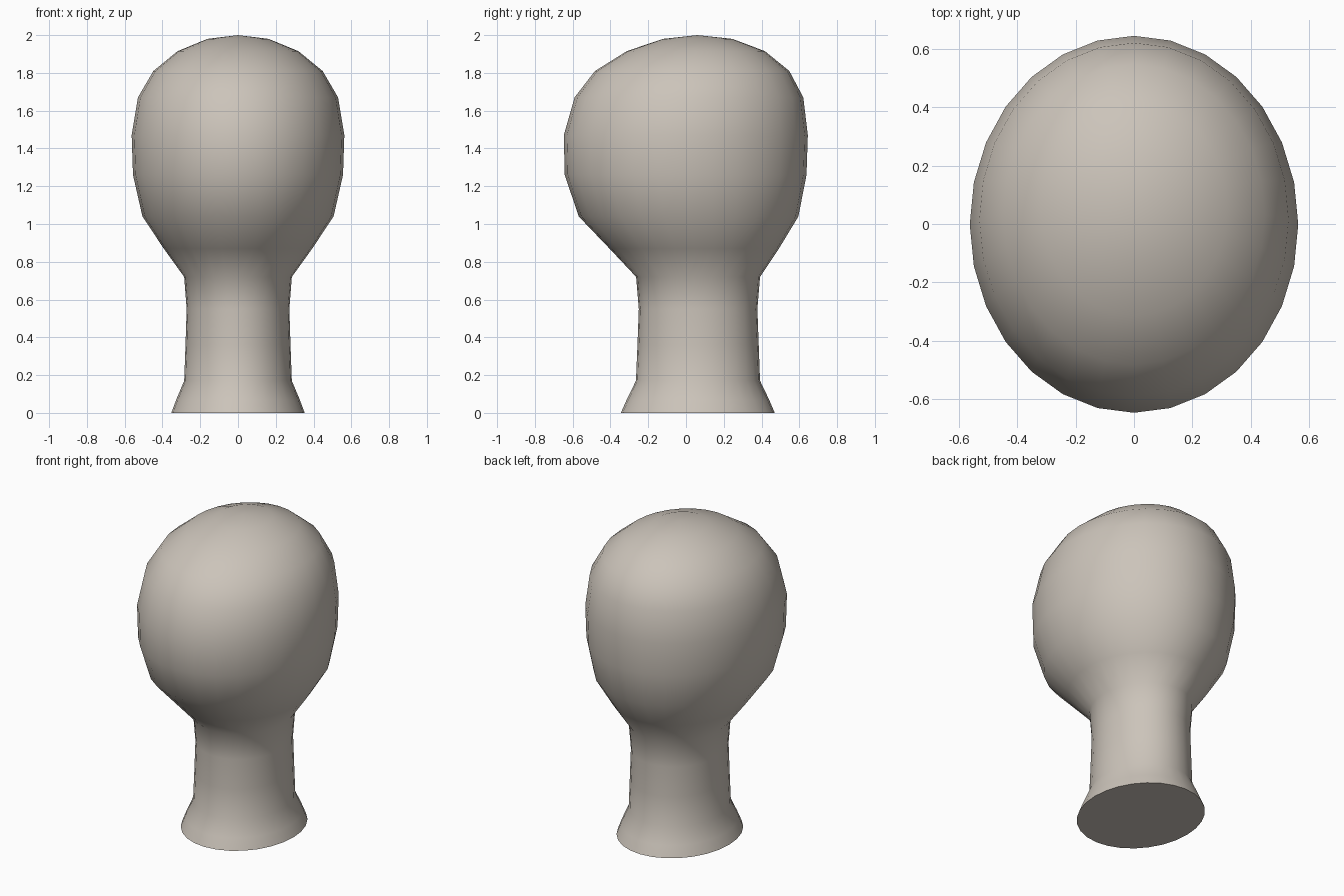
import bpy, bmesh
from math import sin, cos, tau

cube = bpy.data.objects.get("Cube")
if cube:
    bpy.data.objects.remove(cube, do_unlink=True)

SIDES = 28

# Plain warm grey clay
clay = bpy.data.materials.new("warm_grey_clay")
clay.use_nodes = True
color = (0.60, 0.55, 0.49, 1)
clay.diffuse_color = color
clay.node_tree.nodes["Principled BSDF"].inputs["Base Color"].default_value = color

# Elliptical sections from base to crown: height, half width, front y, back y
sections = [
    (0.00, 0.353, -0.345, 0.470),
    (0.07, 0.327, -0.314, 0.440),
    (0.17, 0.285, -0.265, 0.392),
    (0.36, 0.278, -0.257, 0.385),
    (0.55, 0.272, -0.250, 0.378),
    (0.72, 0.285, -0.264, 0.392),
    (0.87, 0.393, -0.405, 0.492),
    (1.04, 0.506, -0.568, 0.595),
    (1.26, 0.556, -0.642, 0.638),
    (1.47, 0.563, -0.647, 0.645),
    (1.67, 0.530, -0.590, 0.621),
    (1.81, 0.448, -0.482, 0.547),
    (1.915, 0.320, -0.314, 0.418),
    (1.98, 0.162, -0.122, 0.246),
]

bm = bmesh.new()
rings = []
for z, half_width, front, back in sections:
    mid, half_depth = (front + back) / 2, (back - front) / 2
    rings.append([bm.verts.new((half_width * cos(tau * i / SIDES),
                                mid + half_depth * sin(tau * i / SIDES), z))
                  for i in range(SIDES)])

# Neck and head skin
for low, high in zip(rings, rings[1:]):
    for i in range(SIDES):
        j = (i + 1) % SIDES
        bm.faces.new((low[i], low[j], high[j], high[i]))

# Crown fan and flat base
crown = bm.verts.new((0, 0.06, 2))
for i in range(SIDES):
    bm.faces.new((rings[-1][i], rings[-1][(i + 1) % SIDES], crown))
bm.faces.new(rings[0][::-1])

mesh = bpy.data.meshes.new("head_stand")
bm.to_mesh(mesh)
bm.free()
mesh.materials.append(clay)
head = bpy.data.objects.new("head_stand", mesh)
bpy.context.collection.objects.link(head)

# Smooth skin with a crisp base edge
bpy.ops.object.select_all(action="DESELECT")
head.select_set(True)
bpy.context.view_layer.objects.active = head
bpy.ops.object.shade_smooth_by_angle(angle=1.0)
